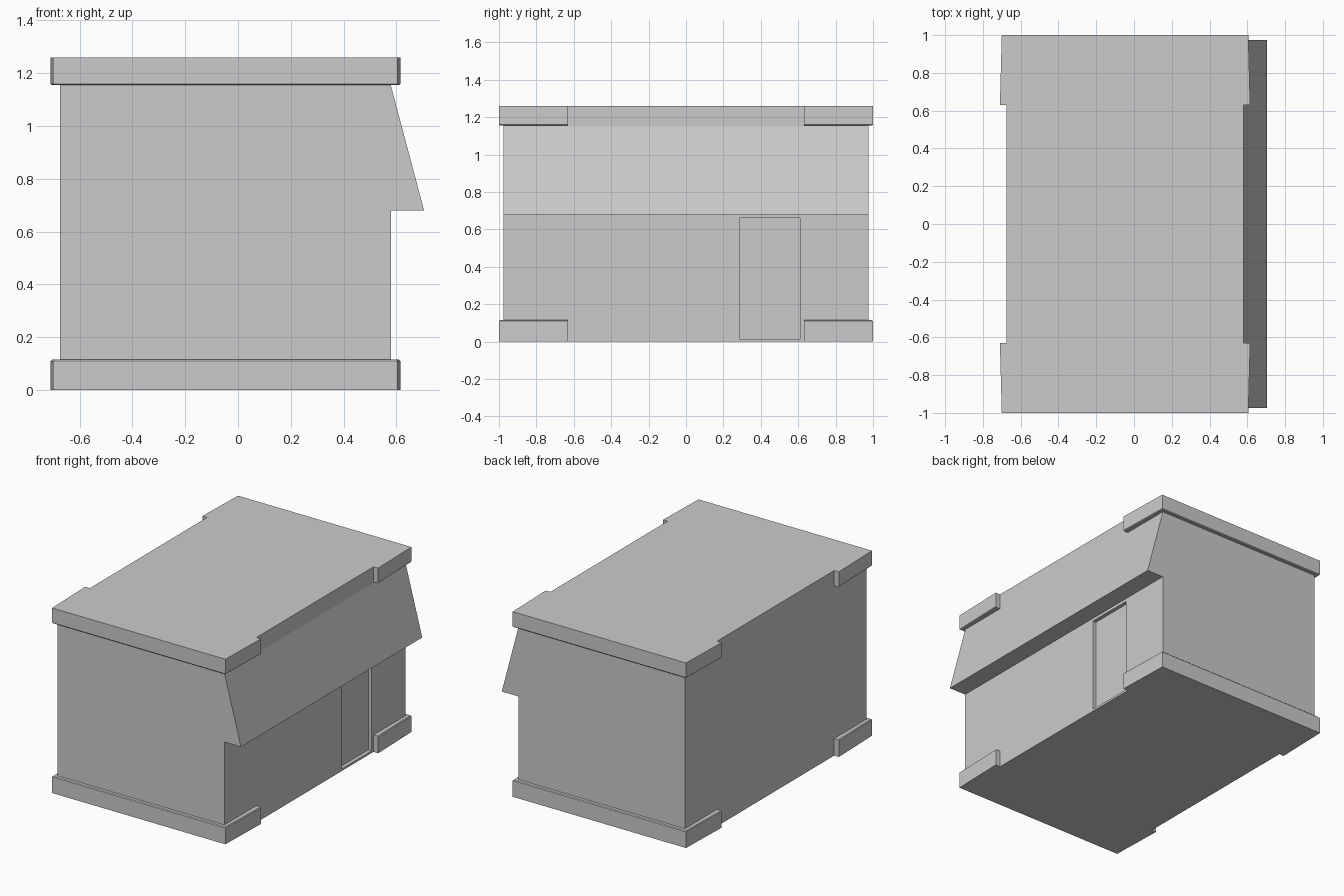
import bpy, bmesh
from mathutils import Vector

if "Cube" in bpy.data.objects:
    bpy.data.objects.remove(bpy.data.objects["Cube"])


def prism(name, points, direction, bevel_test=None):
    """Extrude a closed 3D outline along a direction; optionally bevel chosen edges."""
    bm = bmesh.new()
    face = bm.faces.new([bm.verts.new(p) for p in points])
    ext = bmesh.ops.extrude_face_region(bm, geom=[face], use_keep_orig=True)
    moved = [g for g in ext["geom"] if isinstance(g, bmesh.types.BMVert)]
    bmesh.ops.translate(bm, verts=moved, vec=Vector(direction))
    bmesh.ops.recalc_face_normals(bm, faces=bm.faces[:])
    if bevel_test:
        edges = [e for e in bm.edges if all(bevel_test(v.co) for v in e.verts)]
        bmesh.ops.bevel(bm, geom=edges, offset=0.005, segments=1,
                        profile=0.5, affect='EDGES')
    mesh = bpy.data.meshes.new(name)
    bm.to_mesh(mesh)
    bm.free()
    obj = bpy.data.objects.new(name, mesh)
    bpy.context.collection.objects.link(obj)
    return obj


X0, X1, Y, TOP = -0.675, 0.58, 0.975, 1.26

# Building body with the sloping awning as one side profile
profile = [(X0, 0), (X1, 0), (X1, 0.68), (0.705, 0.68),
           (X1, 1.15), (X1, TOP), (X0, TOP)]
body = prism("building_body", [(x, -Y, z) for x, z in profile], (0, 2 * Y, 0))

# Recessed doorway cut under the awning
door = [(0.285, 0.015), (0.61, 0.015), (0.61, 0.66), (0.285, 0.66)]
cutter = prism("door_cutter", [(X1 - 0.025, y, z) for y, z in door], (0.06, 0, 0))
cutter.hide_render = True
cut = body.modifiers.new("doorway", 'BOOLEAN')
cut.operation = 'DIFFERENCE'
cut.solver = 'EXACT'
cut.object = cutter
bpy.context.view_layer.objects.active = body
bpy.ops.object.modifier_apply(modifier=cut.name)
bpy.data.objects.remove(cutter)

# U-shaped trim bands wrapping both ends, at the base and at the roof
plan = [(-0.71, 0.63), (-0.70, 1.0), (0.605, 1.0), (0.615, 0.63),
        (X1, 0.63), (X1, Y), (X0, Y), (X0, 0.63)]
for level, z0, z1, lip in (("base", 0.0, 0.115, 0.115), ("roof", 1.155, TOP, 1.155)):
    for end, s in (("front", -1), ("back", 1)):
        prism(f"{level}_trim_{end}", [(x, s * y, z0) for x, y in plan], (0, 0, z1 - z0),
              lambda c, lip=lip: abs(c.z - lip) < 1e-4
              and (c.x < X0 - 0.02 or c.x > X1 + 0.02))
